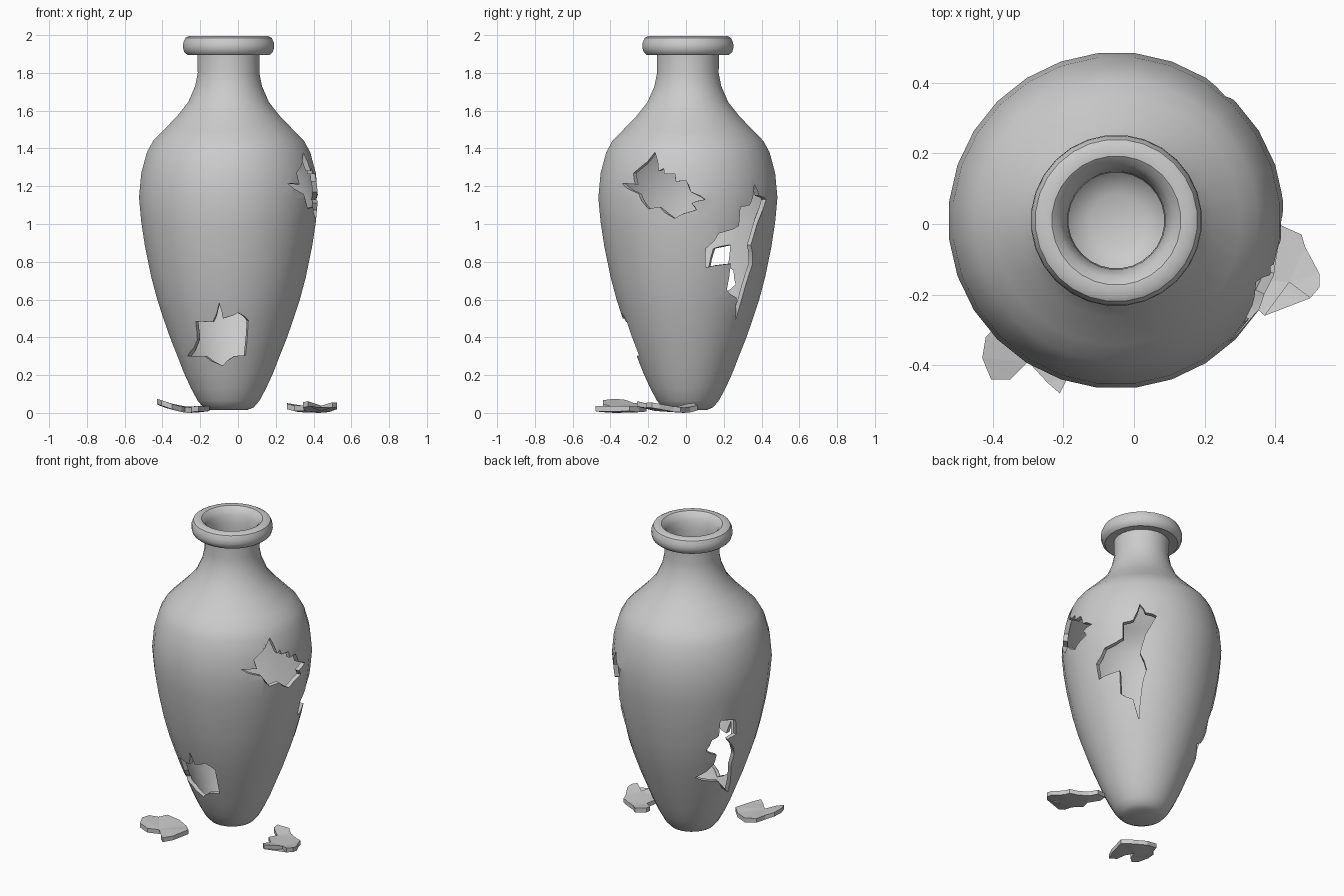
import bpy, bmesh
from math import sin, cos, asin, pi, radians, tau

if "Cube" in bpy.data.objects:
    bpy.data.objects.remove(bpy.data.objects["Cube"])

CX, CY, SEGS = -0.05, 0.01, 28
WALL = 0.028

# outer profile (radius, height) from foot to neck
BODY = [(0.10, 0.015), (0.135, 0.03), (0.165, 0.065), (0.20, 0.13), (0.237, 0.21),
        (0.272, 0.30), (0.312, 0.40), (0.347, 0.50), (0.38, 0.60), (0.412, 0.72),
        (0.445, 0.88), (0.465, 1.01), (0.477, 1.14), (0.465, 1.27), (0.435, 1.38),
        (0.402, 1.44), (0.353, 1.49), (0.275, 1.57), (0.215, 1.645), (0.178, 1.73),
        (0.164, 1.80), (0.166, 1.90)]
LIP = [(0.218, 1.895), (0.236, 1.91), (0.243, 1.935), (0.241, 1.96), (0.23, 1.985),
       (0.212, 1.995), (0.183, 1.993), (0.162, 1.975), (0.148, 1.945), (0.139, 1.90)]


def radius_at(z):
    for (r0, z0), (r1, z1) in zip(BODY, BODY[1:]):
        if z0 <= z <= z1:
            return r0 + (r1 - r0) * (z - z0) / (z1 - z0)
    return BODY[-1][0]


def finish(bm, name):
    bmesh.ops.recalc_face_normals(bm, faces=bm.faces)
    me = bpy.data.meshes.new(name)
    bm.to_mesh(me)
    bm.free()
    ob = bpy.data.objects.new(name, me)
    bpy.context.collection.objects.link(ob)
    return ob


def lathe(name, profile):
    bm = bmesh.new()
    a = pi / SEGS
    vs = [bm.verts.new((CX + r * cos(a), CY + r * sin(a), z)) for r, z in profile]
    es = [bm.edges.new(p) for p in zip(vs, vs[1:])]
    bmesh.ops.spin(bm, geom=vs + es, cent=(CX, CY, 0), axis=(0, 0, 1),
                   angle=tau, steps=SEGS)
    bmesh.ops.remove_doubles(bm, verts=bm.verts, dist=1e-4)
    return finish(bm, name)


def prism(name, low, high):
    """Closed solid between two matching outlines."""
    bm = bmesh.new()
    a = [bm.verts.new(p) for p in low]
    b = [bm.verts.new(p) for p in high]
    n = len(a)
    caps = [bm.faces.new(a[::-1]), bm.faces.new(b)]
    for i in range(n):
        j = (i + 1) % n
        bm.faces.new((a[i], a[j], b[j], b[i]))
    bmesh.ops.triangulate(bm, faces=caps)
    return finish(bm, name)


# vase body: outer wall, lip, then inner wall down to the floor
inner = [(r - WALL, z) for r, z in BODY[4:-1]][::-1]
vase = lathe("vase", [(0, 0.015)] + BODY + LIP + inner
             + [(0.165, 0.125), (0.125, 0.075), (0.075, 0.05), (0, 0.05)])

# broken holes: facing angle and outline (sideways offset, height)
HOLES = {
    -90: [(-.05, .58), (-.03, .50), (.05, .53), (.105, .49), (.09, .305), (.03, .30),
          (-.03, .25), (-.125, .30), (-.22, .30), (-.165, .39), (-.175, .485), (-.085, .48)],
    0: [(-.175, 1.38), (-.155, 1.28), (-.13, 1.295), (-.125, 1.265), (-.07, 1.265),
        (-.065, 1.225), (-.01, 1.23), (.015, 1.17), (.092, 1.13), (.02, 1.11),
        (.045, 1.075), (-.07, 1.03), (-.15, 1.09), (-.21, 1.08), (-.26, 1.16),
        (-.35, 1.215), (-.28, 1.21), (-.29, 1.27)],
    50: [(-.01, 1.21), (.024, 1.15), (.089, 1.13), (-.01, .89), (.03, .79), (0, .67),
         (-.015, .49), (-.05, .61), (-.124, .65), (-.13, .79), (-.254, .77), (-.27, .87),
         (-.22, .95), (-.112, .99), (-.112, 1.09), (-.05, 1.10)],
    130: [(.133, .89), (.228, .87), (.234, .76), (.18, .74), (.228, .62), (.21, .53),
          (.198, .31), (.133, .43), (-.01, .48), (.10, .57), (.115, .64), (.05, .68),
          (.085, .755), (.127, .78)],
}


def radial(face, pts, scale):
    out = []
    for u, z in pts:
        r = radius_at(z)
        a = radians(face) + asin(u / r)
        out.append((CX + r * scale * cos(a), CY + r * scale * sin(a), z))
    return out


bpy.context.view_layer.objects.active = vase
for face, pts in HOLES.items():
    cutter = prism("hole_cutter", radial(face, pts, 0.7), radial(face, pts, 1.3))
    cutter.hide_render = True
    mod = vase.modifiers.new("hole", 'BOOLEAN')
    mod.operation, mod.solver, mod.object = 'DIFFERENCE', 'EXACT', cutter
    bpy.ops.object.modifier_apply(modifier=mod.name)
    bpy.data.objects.remove(cutter)
vase.select_set(True)
bpy.ops.object.shade_smooth_by_angle(angle=radians(35))


# fallen shards: slightly bowled flat pieces
def shard(name, pts, cx, cy, kx, ky):
    low = [(x, y, kx * (x - cx) ** 2 + ky * (y - cy) ** 2) for x, y in pts]
    base = min(p[2] for p in low)
    low = [(x, y, z - base) for x, y, z in low]
    prism(name, low, [(x, y, z + WALL) for x, y, z in low])


shard("left_shard", [(-.43, -.38), (-.405, -.44), (-.35, -.44), (-.30, -.39), (-.28, -.33),
                     (-.25, -.38), (-.245, -.45), (-.21, -.48), (-.18, -.42), (-.15, -.30),
                     (-.20, -.25), (-.28, -.21), (-.36, -.22), (-.38, -.28), (-.42, -.32)],
      -.24, -.33, 1.3, 0.4)
shard("right_shard", [(.43, -.01), (.475, -.03), (.485, -.065), (.525, -.14), (.525, -.18),
                      (.50, -.21), (.44, -.165), (.37, -.26), (.345, -.235), (.35, -.16),
                      (.30, -.11), (.32, -.05), (.26, 0), (.26, .04), (.33, .06), (.37, .02)],
      .40, -.05, 1.0, 0.8)
